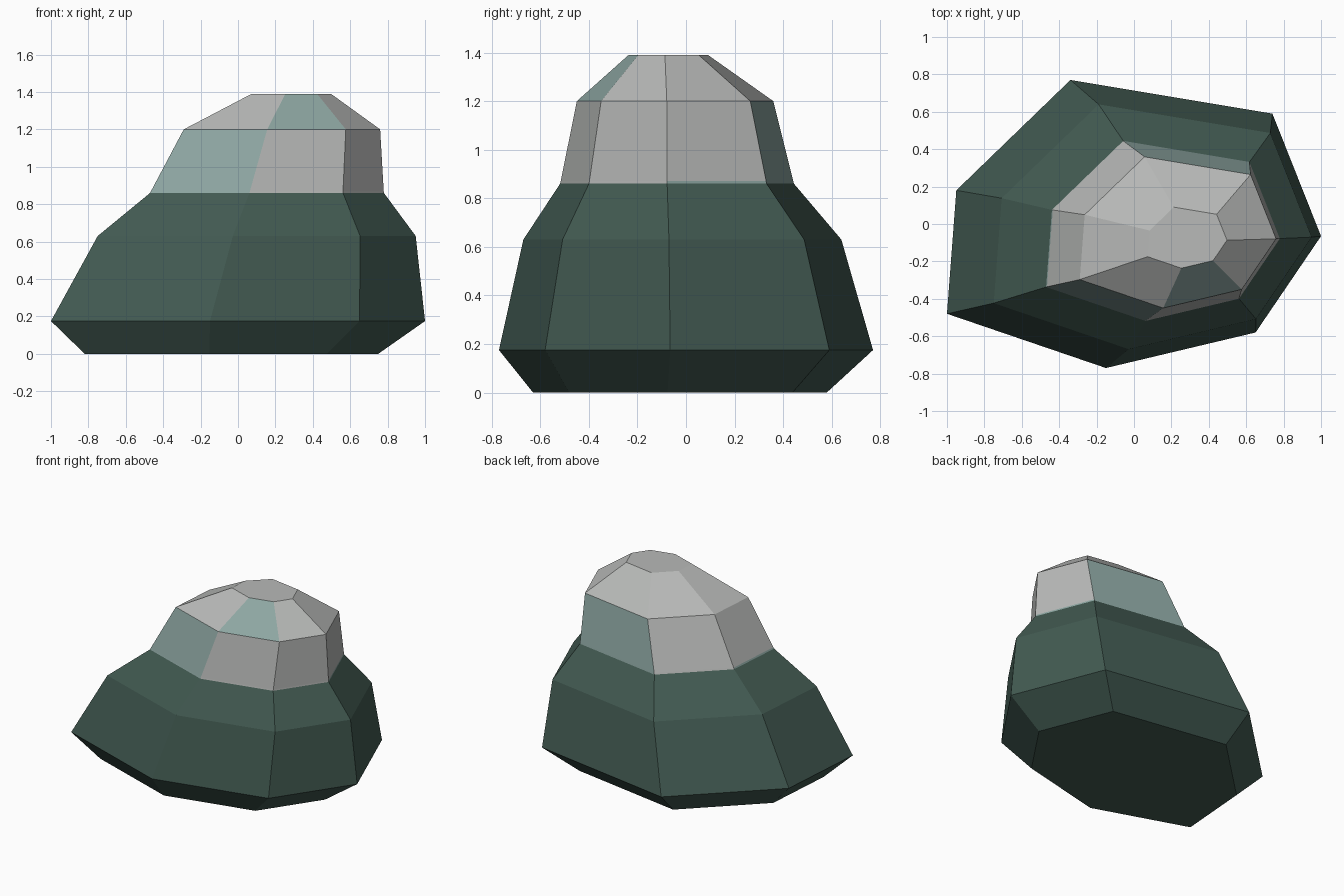
import bpy
import bmesh

cube = bpy.data.objects.get("Cube")
if cube:
    bpy.data.objects.remove(cube, do_unlink=True)


def make_material(name, rgb):
    mat = bpy.data.materials.new(name)
    mat.use_nodes = True
    color = (*rgb, 1.0)
    mat.diffuse_color = color
    bsdf = next(n for n in mat.node_tree.nodes if n.type == "BSDF_PRINCIPLED")
    bsdf.inputs["Base Color"].default_value = color
    bsdf.inputs["Roughness"].default_value = 0.9
    return mat


GREEN, GREY, TEAL = range(3)
materials = [
    make_material("dark green", (0.054, 0.102, 0.083)),
    make_material("pale grey", (0.48, 0.49, 0.48)),
    make_material("pale teal", (0.27, 0.385, 0.365)),
]

# Seven-sided outline, counter-clockwise from the front left corner
outline = [(-1, -0.48), (-0.15, -0.77), (0.65, -0.58), (1, -0.065),
           (0.74, 0.59), (-0.34, 0.77), (-0.95, 0.18)]

# Levels of the rock: height, outline scale, x shift, y shift
levels = [
    (0.0, 0.785, -0.035, -0.025),
    (0.175, 1.0, 0.0, 0.0),
    (0.63, 0.85, 0.10, -0.015),
    (0.86, 0.625, 0.155, -0.037),
    (0.87, 0.622, 0.157, -0.037),
    (1.2, 0.525, 0.235, -0.045),
    (1.39, 0.212, 0.285, -0.073),
]

# Teal sides on each band of the pale cap, keyed by the band's lower level
teal_sides = {3: (0, 3, 4, 6), 4: (0, 4), 5: (1,)}


def band_color(level, side):
    if level < 3:
        return GREEN
    return TEAL if side in teal_sides[level] else GREY


# Rock: stacked rings of the outline joined into flat bands
bm = bmesh.new()
rings = [[bm.verts.new((x * s + dx, y * s + dy, z)) for x, y in outline]
         for z, s, dx, dy in levels]
count = len(outline)
for level, (low, high) in enumerate(zip(rings, rings[1:])):
    for side in range(count):
        nxt = (side + 1) % count
        face = bm.faces.new((low[side], low[nxt], high[nxt], high[side]))
        face.material_index = band_color(level, side)

# Flat base and flat top
bm.faces.new(reversed(rings[0])).material_index = GREEN
bm.faces.new(rings[-1]).material_index = GREY
bmesh.ops.recalc_face_normals(bm, faces=bm.faces[:])

mesh = bpy.data.meshes.new("rock")
bm.to_mesh(mesh)
bm.free()
for mat in materials:
    mesh.materials.append(mat)
rock = bpy.data.objects.new("rock", mesh)
bpy.context.collection.objects.link(rock)
